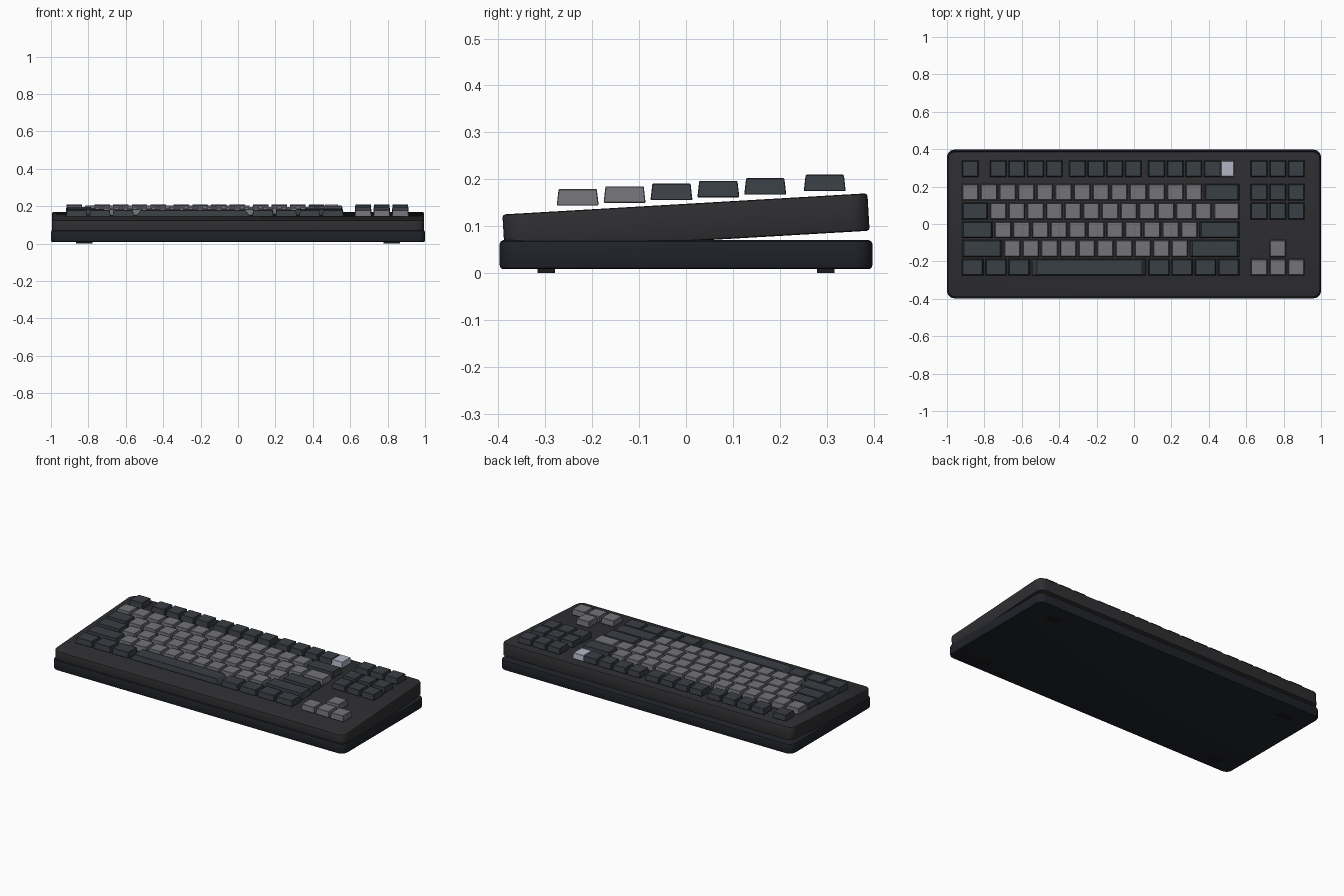
import bpy, bmesh, math
from mathutils import Matrix

if "Cube" in bpy.data.objects:
    bpy.data.objects.remove(bpy.data.objects["Cube"])

PITCH = 0.0996      # one key unit
GAP = 0.01
LEFT = -0.925       # left edge of the key field
SLOPE = 0.058       # tilt of the deck
ROW_Y = [-0.231, -0.131, -0.031, 0.069, 0.169, 0.296]


def material(name, rgb):
    m = bpy.data.materials.new(name)
    m.diffuse_color = (*rgb, 1)
    m.use_nodes = True
    m.node_tree.nodes["Principled BSDF"].inputs["Base Color"].default_value = m.diffuse_color
    return m


BASE = material("base_black", (0.014, 0.016, 0.022))
CASE = material("case_charcoal", (0.028, 0.028, 0.031))
DARK = material("key_dark", (0.042, 0.050, 0.060))
LIGHT = material("key_grey", (0.17, 0.17, 0.19))
ACCENT = material("key_accent", (0.45, 0.47, 0.56))
RUBBER = material("rubber", (0.012, 0.012, 0.014))


def block(name, size, loc, mat, taper=1.0, corner=0.0, edge=0.0, segs=2, tilt=0.0):
    """Box with optional tapered top, rounded plan corners and softened rims."""
    bm = bmesh.new()
    bmesh.ops.create_cube(bm, size=1)
    bmesh.ops.scale(bm, vec=size, verts=bm.verts)
    for v in bm.verts:
        if v.co.z > 0:
            v.co.x *= taper
            v.co.y *= taper
    if corner:
        upright = [e for e in bm.edges
                   if abs(e.verts[0].co.z - e.verts[1].co.z) > 1e-5]
        bmesh.ops.bevel(bm, geom=upright, offset=corner, segments=5,
                        profile=0.5, affect='EDGES')
    if edge:
        rims = [e for e in bm.edges if e.calc_face_angle(0) > 0.7]
        bmesh.ops.bevel(bm, geom=rims, offset=edge, segments=segs,
                        profile=0.5, affect='EDGES')
    me = bpy.data.meshes.new(name)
    bm.to_mesh(me)
    bm.free()
    me.materials.append(mat)
    ob = bpy.data.objects.new(name, me)
    ob.matrix_world = Matrix.Translation(loc) @ Matrix.Rotation(tilt, 4, 'X')
    bpy.context.collection.objects.link(ob)
    return ob


def key(name, x, units, row, mat, width=None):
    """Floating tapered keycap whose left cell edge is at x."""
    y = ROW_Y[row]
    w = width or units * PITCH - GAP
    z = 0.1924 + SLOPE * y - 0.0175
    block(name, (w, 0.0896, 0.035), (x + units * PITCH / 2, y, z), mat,
          taper=0.91, edge=0.0015, segs=1)


# Flat base and tilted upper case
block("base_tray", (2.0, 0.795, 0.062), (0, 0, 0.039), BASE, corner=0.04, edge=0.008)
block("upper_case", (1.99, 0.78, 0.08), (0, 0, 0.1075), CASE, corner=0.04,
      edge=0.006, tilt=math.atan(SLOPE))

# Feet
for sx in (-1, 1):
    for sy in (-1, 1):
        block("foot", (0.09, 0.038, 0.012), (sx * 0.822, sy * 0.298, 0.006), RUBBER)

# Main key rows: (width in units, count, colour), bottom to top
rows = [
    [(1.25, 3, DARK), (6.25, 1, DARK), (1.25, 4, DARK)],
    [(2.25, 1, DARK), (1, 10, LIGHT), (2.75, 1, DARK)],
    [(1.75, 1, DARK), (1, 11, LIGHT), (2.25, 1, DARK)],
    [(1.5, 1, DARK), (1, 12, LIGHT), (1.5, 1, LIGHT)],
    [(1, 13, LIGHT), (2, 1, DARK)],
]
for r, groups in enumerate(rows):
    x = LEFT
    for units, count, mat in groups:
        for _ in range(count):
            key("space_bar" if units > 6 else "key", x, units, r, mat)
            x += units * PITCH

# Function row: escape plus three blocks of four, and the accent key
key("escape_key", LEFT, 1, 5, DARK)
for start in (1.5, 5.75, 10):
    for i in range(4):
        key("function_key", LEFT + (start + i) * PITCH, 1, 5, DARK)
key("accent_key", 0.5 - PITCH / 2, 1, 5, ACCENT, width=0.076)

# Navigation block and arrow keys
NAV = 0.619
for r in (3, 4, 5):
    for i in range(3):
        key("navigation_key", NAV + i * PITCH, 1, r, DARK)
for i in range(3):
    key("arrow_key", NAV + i * PITCH, 1, 0, LIGHT)
key("arrow_key_up", NAV + PITCH, 1, 1, LIGHT)

# Shade smooth by angle on the case parts
for ob in bpy.data.objects:
    ob.select_set(ob.name in ("base_tray", "upper_case"))
bpy.context.view_layer.objects.active = bpy.data.objects["base_tray"]
bpy.ops.object.shade_smooth_by_angle(angle=math.radians(35))
